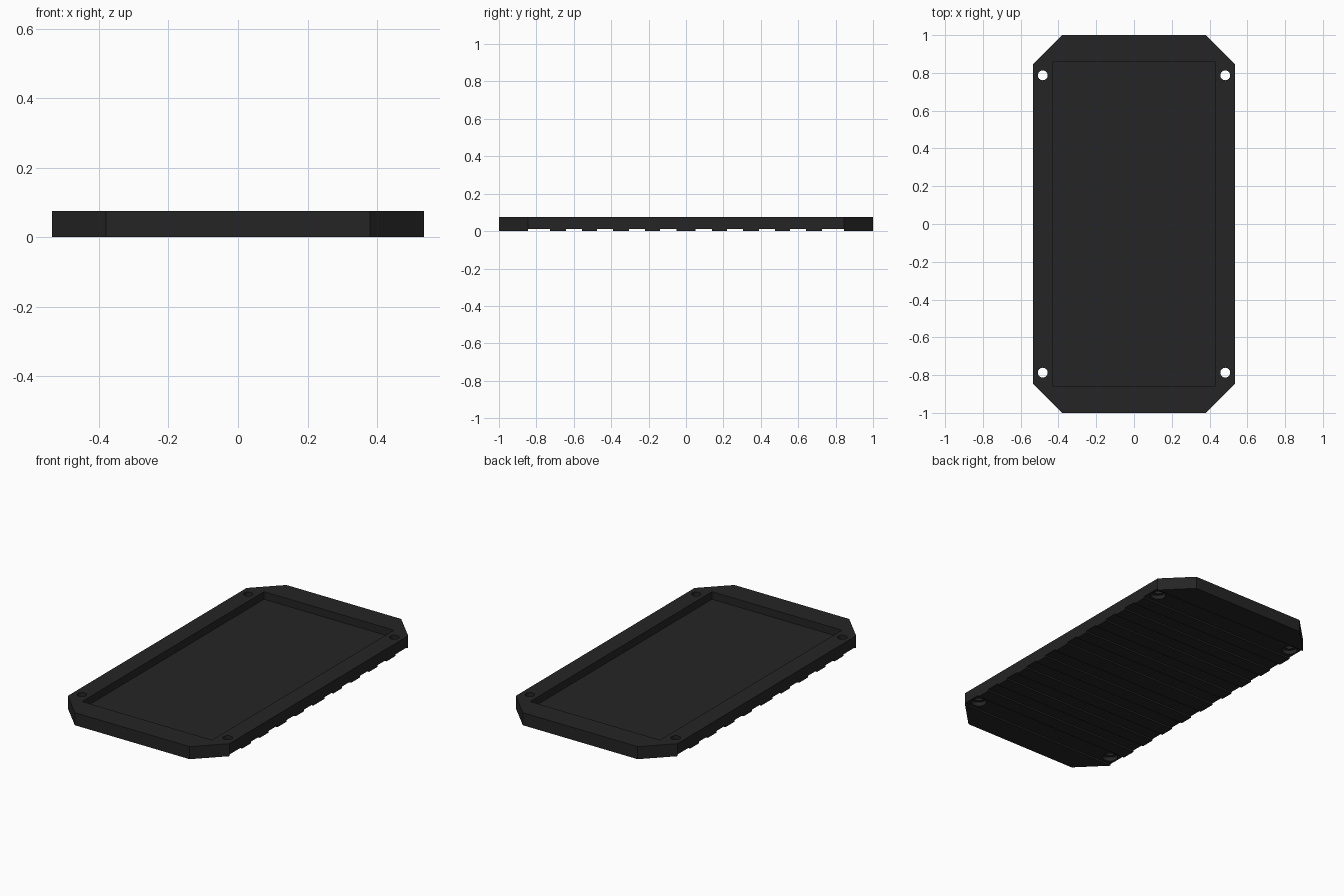
import bpy, bmesh, math
from mathutils import Matrix

if "Cube" in bpy.data.objects:
    bpy.data.objects.remove(bpy.data.objects["Cube"])

W, L, H = 0.535, 1.0, 0.075      # half width, half length, height
CH = 0.155                       # corner chamfer
FLOOR = 0.03                     # pocket floor height
GROOVE = 0.01                    # underside groove depth
HX, HY = 0.483, 0.787            # screw hole centre

black = bpy.data.materials.new("matte_black")
black.diffuse_color = (0.018, 0.018, 0.018, 1)
black.use_nodes = True
black.node_tree.nodes["Principled BSDF"].inputs["Base Color"].default_value = black.diffuse_color


def new_object(name, bm):
    bmesh.ops.recalc_face_normals(bm, faces=bm.faces)
    mesh = bpy.data.meshes.new(name)
    bm.to_mesh(mesh)
    bm.free()
    mesh.materials.append(black)
    obj = bpy.data.objects.new(name, mesh)
    bpy.context.collection.objects.link(obj)
    return obj


def add_box(bm, x0, x1, y0, y1, z0, z1):
    m = (Matrix.Translation(((x0 + x1) / 2, (y0 + y1) / 2, (z0 + z1) / 2))
         @ Matrix.Diagonal((x1 - x0, y1 - y0, z1 - z0, 1)))
    bmesh.ops.create_cube(bm, size=1, matrix=m)


def four_cylinders(bm, radius, z0, z1):
    for sx in (-1, 1):
        for sy in (-1, 1):
            bmesh.ops.create_cone(
                bm, cap_ends=True, segments=32, radius1=radius, radius2=radius,
                depth=z1 - z0,
                matrix=Matrix.Translation((sx * HX, sy * HY, (z0 + z1) / 2)))


# Octagonal slab
bm = bmesh.new()
outline = [(W, -L + CH), (W, L - CH), (W - CH, L), (-W + CH, L),
           (-W, L - CH), (-W, -L + CH), (-W + CH, -L), (W - CH, -L)]
base = bm.faces.new([bm.verts.new((x, y, 0)) for x, y in outline])
top = bmesh.ops.extrude_face_region(bm, geom=[base])["geom"]
bmesh.ops.translate(bm, vec=(0, 0, H),
                    verts=[v for v in top if isinstance(v, bmesh.types.BMVert)])
tray = new_object("tray", bm)

cutters = []

# Recessed pocket
bm = bmesh.new()
add_box(bm, -0.43, 0.43, -0.86, 0.86, FLOOR, H + 0.1)
cutters.append(new_object("pocket_cutter", bm))

# Cross grooves under the tray
bm = bmesh.new()
for a, b in ((0.052, 0.138), (0.22, 0.305), (0.39, 0.475), (0.557, 0.642), (0.726, 0.845)):
    for y0, y1 in ((a, b), (-b, -a)):
        add_box(bm, -0.7, 0.7, y0, y1, -0.1, GROOVE)
cutters.append(new_object("groove_cutter", bm))

# Screw holes and wider recesses below them
bm = bmesh.new()
four_cylinders(bm, 0.026, -0.1, H + 0.1)
cutters.append(new_object("hole_cutter", bm))
bm = bmesh.new()
four_cylinders(bm, 0.043, -0.1, 0.035)
cutters.append(new_object("screw_head_cutter", bm))

# Cut the slab, then drop the cutters
bpy.context.view_layer.objects.active = tray
tray.select_set(True)
for c in cutters:
    c.hide_render = True
    mod = tray.modifiers.new(c.name, 'BOOLEAN')
    mod.operation = 'DIFFERENCE'
    mod.solver = 'EXACT'
    mod.object = c
    bpy.ops.object.modifier_apply(modifier=mod.name)
for c in cutters:
    bpy.data.objects.remove(c)

bpy.ops.object.shade_smooth_by_angle(angle=math.radians(30))
